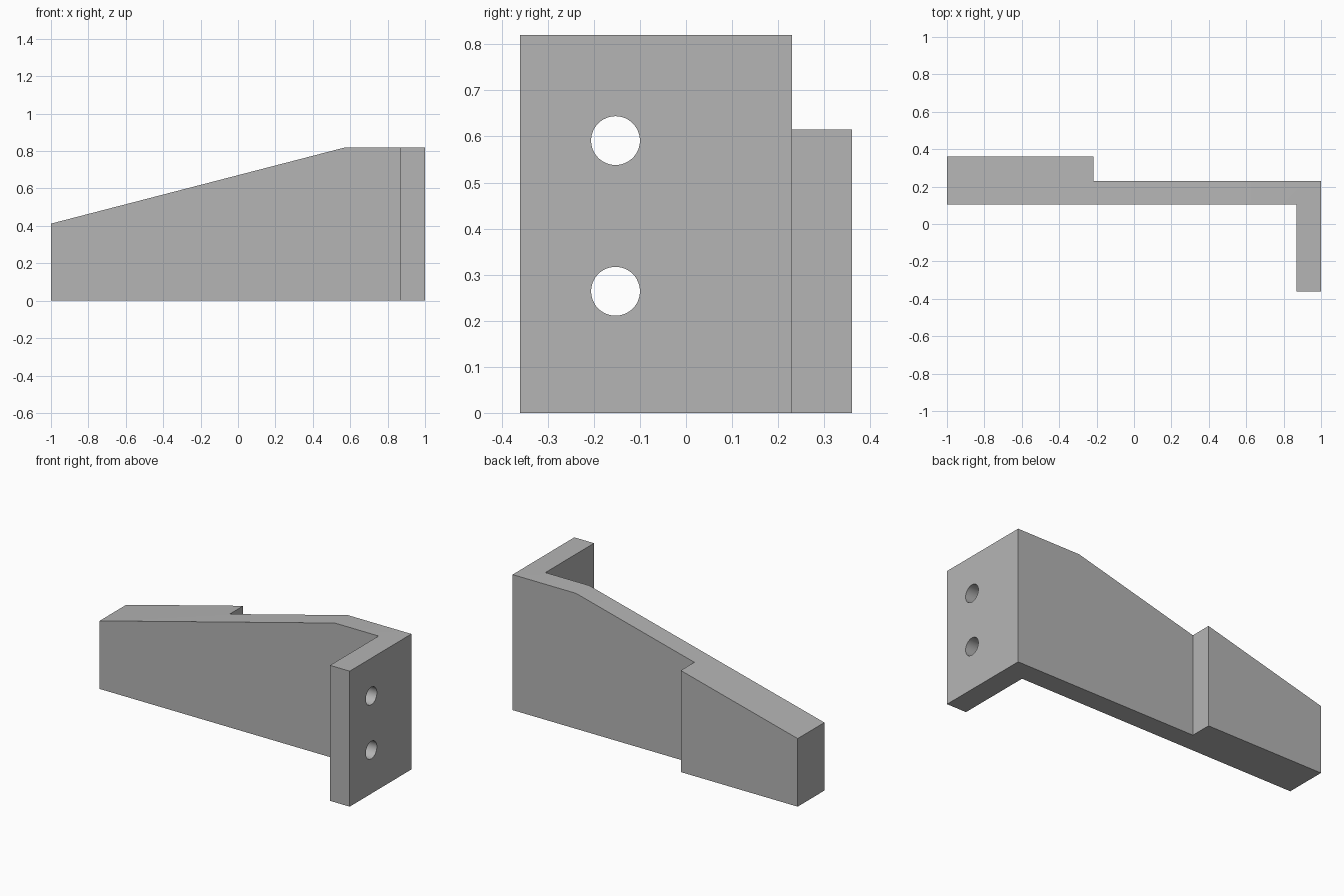
import bpy
import bmesh
from mathutils import Vector

default_cube = bpy.data.objects.get("Cube")
if default_cube:
    bpy.data.objects.remove(default_cube, do_unlink=True)

HEIGHT = 0.82

# Plain grey metal
metal = bpy.data.materials.new("grey_metal")
metal.use_nodes = True
grey = (0.46, 0.46, 0.46, 1)
metal.diffuse_color = grey
metal.node_tree.nodes["Principled BSDF"].inputs["Base Color"].default_value = grey

# Plan outline: thick arm end, thin arm, and mounting flange
outline = [(-1, 0.105), (0.868, 0.105), (0.868, -0.36), (1, -0.36),
           (1, 0.23), (-0.217, 0.23), (-0.217, 0.36), (-1, 0.36)]
bm = bmesh.new()
base = bm.faces.new([bm.verts.new((x, y, 0)) for x, y in outline])
top = bmesh.ops.extrude_face_region(bm, geom=[base])["geom"]
bmesh.ops.translate(bm, vec=(0, 0, HEIGHT),
                    verts=[v for v in top if isinstance(v, bmesh.types.BMVert)])

# Slope the top edge down towards the arm end
low, high = Vector((-1, 0, 0.412)), Vector((0.575, 0, HEIGHT))
run = high - low
bmesh.ops.bisect_plane(bm, geom=bm.verts[:] + bm.edges[:] + bm.faces[:],
                       plane_co=low, plane_no=(-run.z, 0, run.x), clear_outer=True)
bmesh.ops.edgeloop_fill(bm, edges=[e for e in bm.edges if e.is_boundary])
bmesh.ops.recalc_face_normals(bm, faces=bm.faces[:])

mesh = bpy.data.meshes.new("bracket")
bm.to_mesh(mesh)
bm.free()
mesh.materials.append(metal)
bracket = bpy.data.objects.new("bracket", mesh)
bpy.context.collection.objects.link(bracket)

# Two bolt holes through the flange
for z in (0.264, 0.591):
    bpy.ops.mesh.primitive_cylinder_add(vertices=48, radius=0.053, depth=0.4,
                                        location=(0.934, -0.153, z),
                                        rotation=(0, 1.570796, 0))
    cutter = bpy.context.object
    cutter.name = "bolt_hole_cutter"
    cutter.hide_render = True
    cutter.data.materials.append(metal)
    hole = bracket.modifiers.new("bolt_hole", 'BOOLEAN')
    hole.operation = 'DIFFERENCE'
    hole.solver = 'EXACT'
    hole.object = cutter
    bpy.ops.object.select_all(action='DESELECT')
    bracket.select_set(True)
    bpy.context.view_layer.objects.active = bracket
    bpy.ops.object.modifier_apply(modifier=hole.name)
    bpy.data.objects.remove(cutter, do_unlink=True)

# Smooth hole walls, crisp plate edges
bpy.ops.object.shade_smooth_by_angle(angle=0.5)
